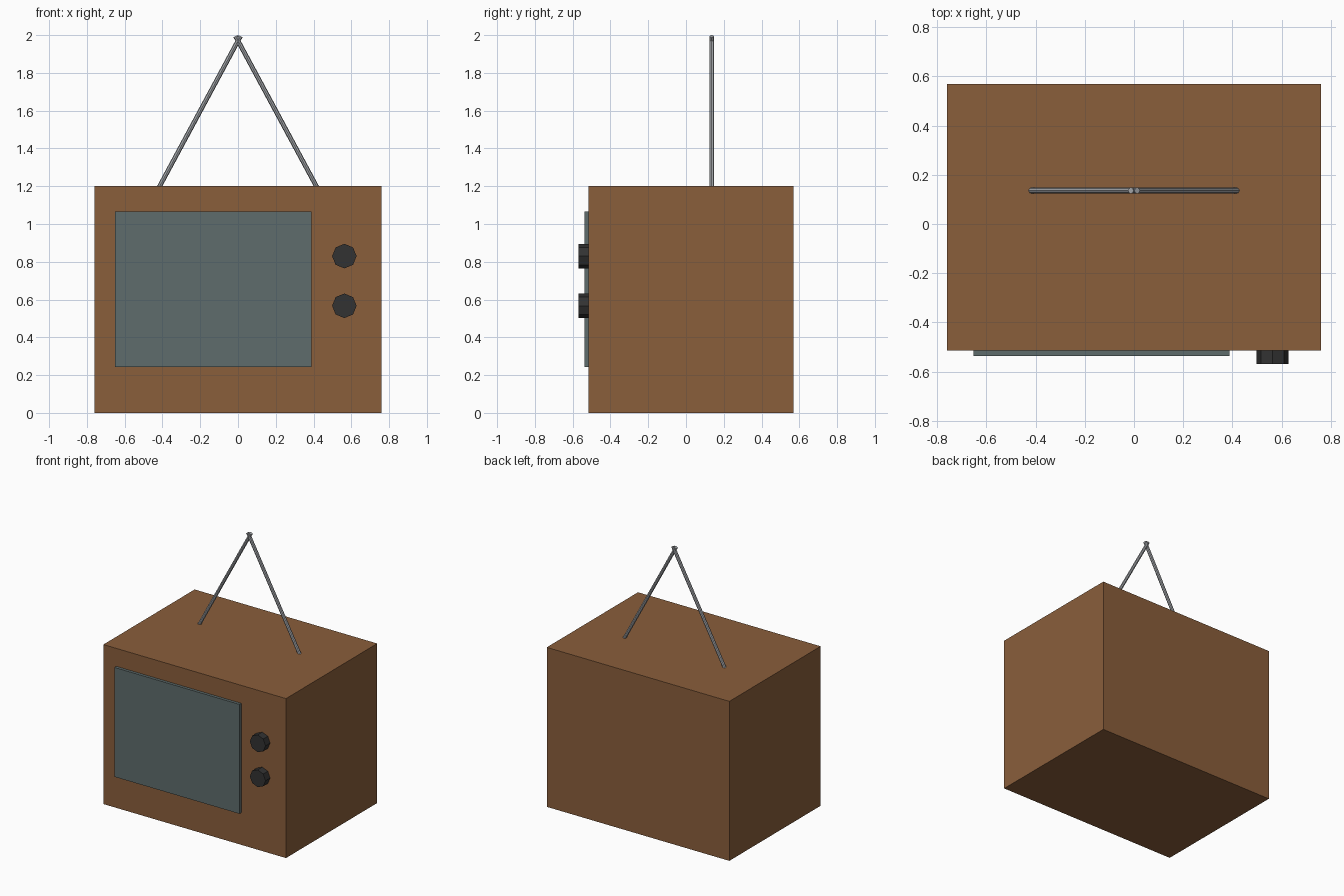
import bpy, math
from mathutils import Vector

if "Cube" in bpy.data.objects:
    bpy.data.objects.remove(bpy.data.objects["Cube"])


def material(name, r, g, b):
    lin = [((c / 255 + 0.055) / 1.055) ** 2.4 for c in (r, g, b)]
    m = bpy.data.materials.new(name)
    m.diffuse_color = (*lin, 1)
    m.use_nodes = True
    m.node_tree.nodes["Principled BSDF"].inputs["Base Color"].default_value = m.diffuse_color
    return m


wood = material("brown wood", 138, 94, 59)
glass = material("grey screen glass", 94, 108, 108)
black = material("dark knob", 50, 50, 50)
metal = material("silver metal", 165, 168, 172)


def box(name, lo, hi, mat):
    lo, hi = Vector(lo), Vector(hi)
    bpy.ops.mesh.primitive_cube_add(size=1, location=(lo + hi) / 2)
    o = bpy.context.object
    o.name = name
    o.scale = hi - lo
    bpy.ops.object.transform_apply(location=False, rotation=False, scale=True)
    o.data.materials.append(mat)


def rod(name, a, b, radius, mat):
    a, b = Vector(a), Vector(b)
    d = b - a
    bpy.ops.mesh.primitive_cylinder_add(vertices=8, radius=radius, depth=d.length,
                                        location=(a + b) / 2)
    o = bpy.context.object
    o.name = name
    o.rotation_euler = d.to_track_quat('Z', 'Y').to_euler()
    o.data.materials.append(mat)


# Cabinet and raised screen
box("cabinet", (-0.76, -0.515, 0), (0.76, 0.57, 1.2), wood)
box("screen", (-0.652, -0.537, 0.242), (0.388, -0.505, 1.065), glass)

# Octagonal control knobs
for i, z in enumerate((0.83, 0.567)):
    rod(f"knob_{i + 1}", (0.563, -0.505, z), (0.563, -0.57, z), 0.065, black)

# Two antenna rods crossing at their tips
for side, label in ((-1, "left"), (1, "right")):
    rod(f"antenna_{label}", (side * 0.431, 0.136, 1.17),
        (-side * 0.013, 0.136, 1.994), 0.0125, metal)
